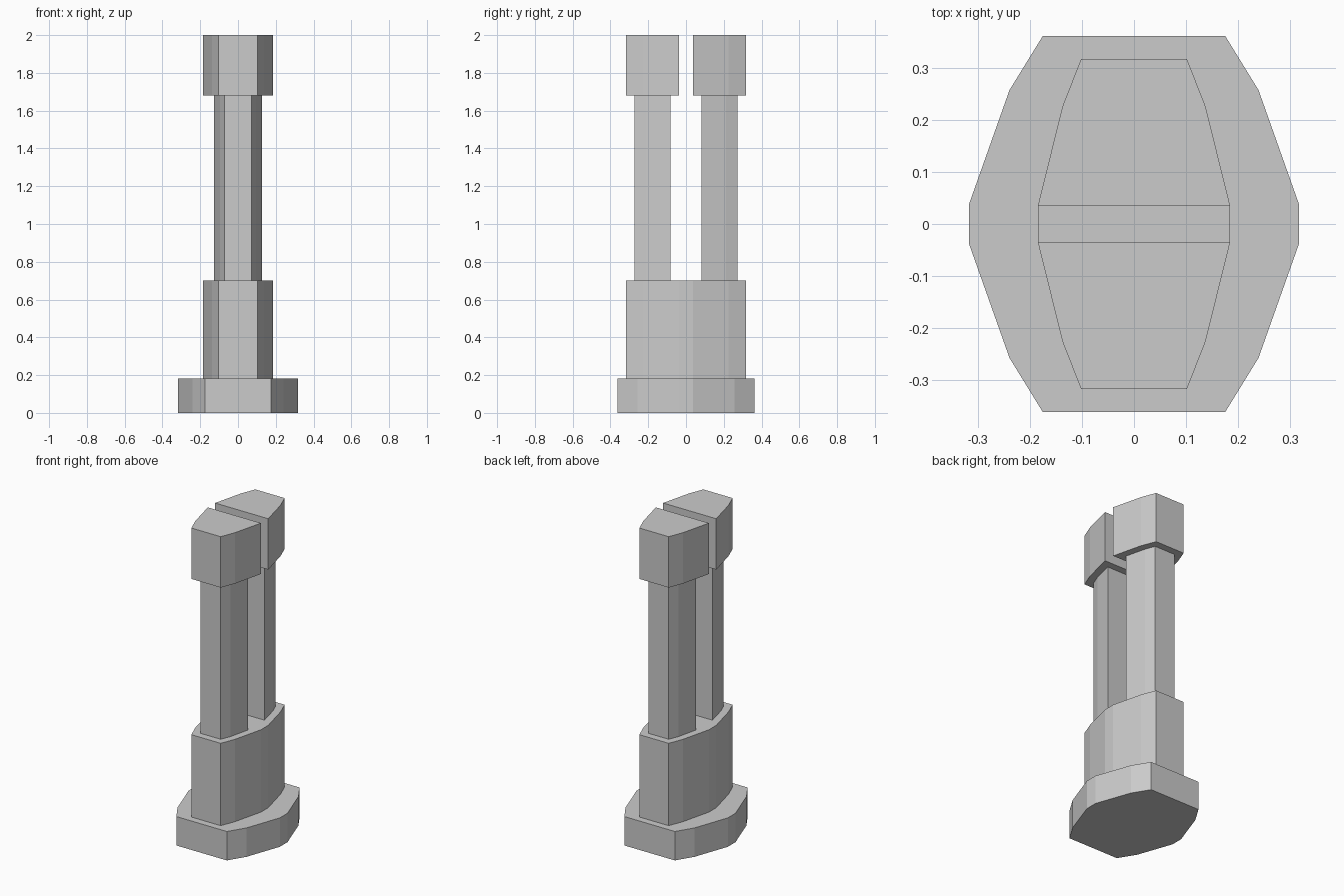
import bpy, bmesh

if "Cube" in bpy.data.objects:
    bpy.data.objects.remove(bpy.data.objects["Cube"])

# Right-hand half profiles (x, y), listed from the inner end outward
BASE = [(0.318, 0.038), (0.24, 0.258), (0.176, 0.362)]
BODY = [(0.185, 0.036), (0.138, 0.226), (0.102, 0.318)]
SHAFT = [(0.127, 0.081), (0.095, 0.212), (0.071, 0.273)]


def prism(name, outline, z0, z1):
    """Extrude a closed counter-clockwise outline from z0 to z1."""
    bm = bmesh.new()
    face = bm.faces.new([bm.verts.new((x, y, z0)) for x, y in outline])
    ext = bmesh.ops.extrude_face_region(bm, geom=[face], use_keep_orig=True)
    for v in ext["geom"]:
        if isinstance(v, bmesh.types.BMVert):
            v.co.z = z1
    bmesh.ops.recalc_face_normals(bm, faces=bm.faces)
    mesh = bpy.data.meshes.new(name)
    bm.to_mesh(mesh)
    bm.free()
    obj = bpy.data.objects.new(name, mesh)
    bpy.context.collection.objects.link(obj)
    return obj


def half(profile, side):
    """Mirror the profile across x for one half of the monument."""
    pts = profile + [(-x, y) for x, y in reversed(profile)]
    return [(x, y * side) for x, y in pts]


def full(profile):
    return half(profile, 1) + [(-x, -y) for x, y in half(profile, 1)]


# Wide plinth and solid pedestal
prism("plinth", full(BASE), 0.0, 0.182)
prism("pedestal", full(BODY), 0.182, 0.70)

# Twin shafts with overhanging heads
for label, side in (("front", -1), ("back", 1)):
    prism(label + "_shaft", half(SHAFT, side), 0.70, 1.68)
    prism(label + "_head", half(BODY, side), 1.68, 2.0)
